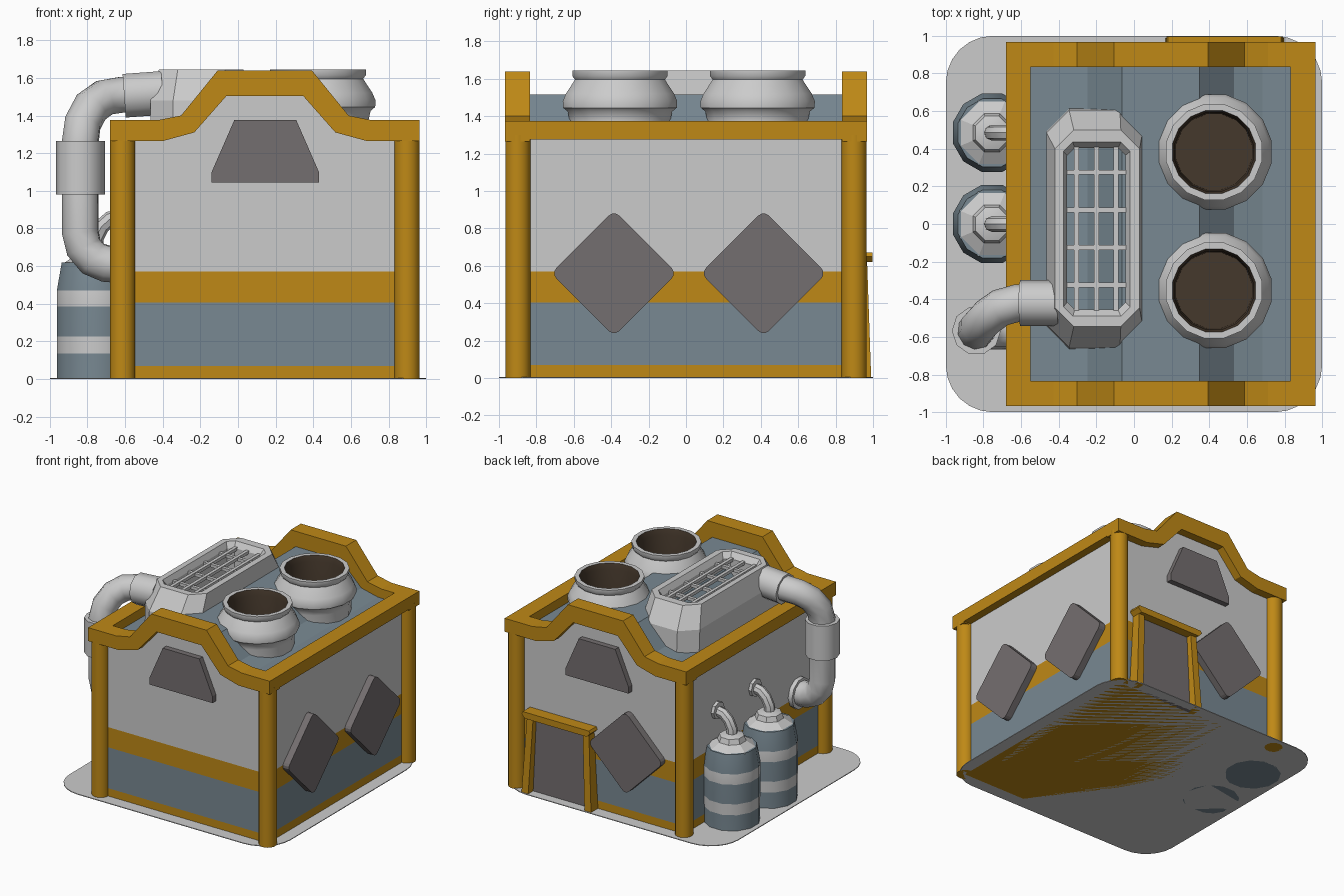
import bpy, bmesh
from math import sin, cos, pi, radians
from mathutils import Vector

if "Cube" in bpy.data.objects:
    bpy.data.objects.remove(bpy.data.objects["Cube"])


def mat(name, rgb):
    m = bpy.data.materials.new(name)
    m.diffuse_color = (*rgb, 1)
    m.use_nodes = True
    m.node_tree.nodes["Principled BSDF"].inputs["Base Color"].default_value = m.diffuse_color
    return m


GOLD = mat("gold", (0.52, 0.25, 0.008))
BLUE = mat("slate_blue", (0.19, 0.25, 0.29))
DARK = mat("dark_grey", (0.175, 0.158, 0.16))
SOOT = mat("soot_brown", (0.06, 0.04, 0.025))
GREY = mat("grey", (0.8, 0.8, 0.8))


def finish(name, bm, mats, smooth=None):
    bmesh.ops.recalc_face_normals(bm, faces=bm.faces)
    me = bpy.data.meshes.new(name)
    bm.to_mesh(me)
    bm.free()
    for m in mats:
        me.materials.append(m)
    ob = bpy.data.objects.new(name, me)
    bpy.context.collection.objects.link(ob)
    if smooth:
        select(ob)
        bpy.ops.object.shade_smooth_by_angle(angle=radians(smooth))
    return ob


def select(ob):
    bpy.ops.object.select_all(action='DESELECT')
    ob.select_set(True)
    bpy.context.view_layer.objects.active = ob


def loft(name, rings, mats, closed=False, idx=None, smooth=None):
    """Skin a list of equal rings; idx gives a material slot per band."""
    bm = bmesh.new()
    vs = [[bm.verts.new(p) for p in r] for r in rings]
    n, k = len(vs[0]), len(vs)
    for i in range(k if closed else k - 1):
        a, b = vs[i], vs[(i + 1) % k]
        for j in range(n):
            f = bm.faces.new((a[j], a[(j + 1) % n], b[(j + 1) % n], b[j]))
            f.material_index = idx[i] if idx else 0
    if not closed:
        bm.faces.new(vs[0]).material_index = idx[0] if idx else 0
        bm.faces.new(vs[-1]).material_index = idx[-1] if idx else 0
    return finish(name, bm, mats, smooth)


def prism(name, pts, axis, a, b, m, smooth=None):
    """Extrude a 2D outline along an axis from a to b."""
    place = {'x': lambda u, v, w: (w, u, v), 'y': lambda u, v, w: (u, w, v),
             'z': lambda u, v, w: (u, v, w)}[axis]
    return loft(name, [[place(u, v, w) for u, v in pts] for w in (a, b)], [m], smooth=smooth)


def box(name, x, y, z, m):
    return prism(name, [(x[0], y[0]), (x[1], y[0]), (x[1], y[1]), (x[0], y[1])], 'z', *z, m)


def circle(cx, cy, r, n):
    return [(cx + r * cos(2 * pi * (i + .5) / n), cy + r * sin(2 * pi * (i + .5) / n)) for i in range(n)]


def lathe(name, cx, cy, prof, n, mats, idx=None, smooth=40):
    rings = [[(x, y, z) for x, y in circle(cx, cy, r, n)] for r, z in prof]
    return loft(name, rings, mats, idx=idx, smooth=smooth)


def rounded(cx, cy, inner, r, seg, rot=0):
    """Rounded square: corner arcs of radius r around a square of half size inner."""
    pts = []
    for q, (sx, sy) in enumerate(((1, 1), (-1, 1), (-1, -1), (1, -1))):
        for i in range(seg + 1):
            t = pi / 2 * (q + i / seg)
            u, v = sx * inner + r * cos(t), sy * inner + r * sin(t)
            pts.append((cx + u * cos(rot) - v * sin(rot), cy + u * sin(rot) + v * cos(rot)))
    return pts


def pipe(name, pts, r, m=GREY, res=3):
    cu = bpy.data.curves.new(name, 'CURVE')
    cu.dimensions = '3D'
    cu.bevel_depth, cu.bevel_resolution, cu.use_fill_caps = r, res, True
    sp = cu.splines.new('POLY')
    sp.points.add(len(pts) - 1)
    for p, c in zip(sp.points, pts):
        p.co = (*c, 1)
    ob = bpy.data.objects.new(name, cu)
    bpy.context.collection.objects.link(ob)
    cu.materials.append(m)
    select(ob)
    bpy.ops.object.convert(target='MESH')
    bpy.ops.object.shade_smooth_by_angle(angle=radians(40))


X0, X1, Y, CX = -0.615, 0.90, 0.90, 0.1425

# Ground plate
prism("ground_plate", rounded(0, 0, 0.75, 0.25, 6), 'z', 0, 0.006, GREY)

# Wall bands
for name, z0, z1, m in (("skirting", 0.0, 0.07, GOLD), ("lower_wall", 0.07, 0.405, BLUE),
                        ("middle_band", 0.405, 0.57, GOLD)):
    box(name, (X0, X1), (-Y, Y), (z0, z1), m)


def mirror_profile(half):
    return [(CX - d, z) for d, z in half] + [(CX + d, z) for d, z in reversed(half)]


# Upper wall with arched roof; upward faces are blue
roof_line = mirror_profile([(0.7575, 1.30), (0.54, 1.30), (0.39, 1.335), (0.205, 1.515)])
body = prism("upper_wall_and_roof", [(X0, 0.57)] + roof_line + [(X1, 0.57)], 'y', -Y, Y, GREY)
body.data.materials.append(BLUE)
for p in body.data.polygons:
    if p.normal.z > 0.3:
        p.material_index = 1

# Roof fans, sunk through the roof
for i, fy in enumerate((-0.353, 0.383)):
    cut = prism("fan_cutter", circle(0.425, fy, 0.235, 16), 'z', 1.1, 1.9, SOOT)
    cut.hide_render = True
    mod = body.modifiers.new("hole", 'BOOLEAN')
    mod.object, mod.solver = cut, 'EXACT'
    select(body)
    bpy.ops.object.modifier_apply(modifier=mod.name)
    bpy.data.objects.remove(cut)
    prof = [(0.27, 1.16), (0.275, 1.38), (0.285, 1.425), (0.31, 1.445), (0.312, 1.48), (0.295, 1.52),
            (0.245, 1.595), (0.26, 1.615), (0.26, 1.645), (0.225, 1.645), (0.212, 1.60), (0.205, 1.18)]
    lathe(f"roof_fan_{i}", 0.425, fy, prof, 16, [GREY, SOOT], idx=[0] * 9 + [1, 1])

# Gold parapet: arched gables and straight side rails
upper = mirror_profile([(0.8225, 1.375), (0.57, 1.375), (0.445, 1.40), (0.25, 1.64)])
lower = mirror_profile([(0.8225, 1.265), (0.54, 1.265), (0.375, 1.31), (0.203, 1.505)])
for s, n in ((-1, "front"), (1, "back")):
    prism(f"{n}_gable_trim", upper + lower[::-1], 'y', s * 0.835, s * 0.968, GOLD)
for n, a, b in (("left", -0.68, -0.55), ("right", 0.833, 0.965)):
    box(f"{n}_rail", (a, b), (-0.835, 0.835), (1.275, 1.375), GOLD)

# Corner posts
for x in (-0.613, 0.899):
    for y in (-0.899, 0.899):
        prism("corner_post", circle(x, y, 0.068, 16), 'z', 0, 1.30, GOLD, smooth=40)

# Dark panels: trapezoid windows and diamond plates
window = [(-0.14, 1.045), (0.43, 1.045), (0.43, 1.10), (0.31, 1.375), (-0.02, 1.375), (-0.14, 1.10)]
for s in (-1, 1):
    prism("gable_window", window, 'y', s * 0.89, s * 0.945, DARK)
for y in (-0.385, 0.415):
    prism("side_diamond", rounded(y, 0.56, 0.198, 0.04, 3, pi / 4), 'x', 0.89, 0.955, DARK)
prism("back_diamond", rounded(-0.12, 0.555, 0.198, 0.04, 3, pi / 4), 'y', 0.89, 0.955, DARK)

# Back door with splayed jambs and a lintel
DX = 0.482
prism("door", [(DX - 0.27, 0), (DX + 0.27, 0), (DX + 0.24, 0.63), (DX - 0.24, 0.63)], 'y', 0.89, 0.925, DARK)
for s in (-1, 1):
    def jamb(y, s=s):
        return [(DX + s * 0.315, y, 0), (DX + s * 0.255, y, 0), (DX + s * 0.225, y, 0.63), (DX + s * 0.28, y, 0.63)]
    front = [(x, 0.99 if z == 0 else 0.968, z) for x, _, z in jamb(0)]
    loft("door_jamb", [jamb(0.89), front], [GOLD])
prism("door_lintel", [(DX - 0.28, 0.62), (DX + 0.28, 0.62), (DX + 0.31, 0.65), (DX + 0.30, 0.672),
                      (DX - 0.30, 0.672), (DX - 0.31, 0.65)], 'y', 0.89, 0.997, GOLD)


# Roof vent housing with a grille
def octagon(x0, x1, y0, y1, c, z):
    return [(x0 + c, y0, z), (x1 - c, y0, z), (x1, y0 + c, z), (x1, y1 - c, z),
            (x1 - c, y1, z), (x0 + c, y1, z), (x0, y1 - c, z), (x0, y0 + c, z)]


loft("vent_housing", [octagon(-0.465, 0.045, -0.665, 0.615, 0.12, 1.28),
                      octagon(-0.465, 0.045, -0.655, 0.605, 0.12, 1.48),
                      octagon(-0.42, 0.03, -0.545, 0.50, 0.10, 1.645),
                      octagon(-0.375, -0.02, -0.49, 0.435, 0.05, 1.645),
                      octagon(-0.355, -0.045, -0.455, 0.405, 0.04, 1.60),
                      octagon(-0.355, -0.045, -0.455, 0.405, 0.04, 1.28)], [GREY], closed=True)
for x in (-0.305, -0.20, -0.095):
    box("grille_bar_long", (x - 0.013, x + 0.013), (-0.46, 0.41), (1.585, 1.61), GREY)
for y in (-0.325, -0.125, 0.075, 0.275):
    box("grille_bar_cross", (-0.36, -0.04), (y - 0.013, y + 0.013), (1.58, 1.605), GREY)

# Duct from the vent down to the left wall
PX, PY = -0.838, -0.567
pipe("duct", [(-0.45, -0.42, 1.51), (-0.62, -0.42, 1.51), (-0.71, -0.445, 1.495), (-0.78, -0.495, 1.445),
              (-0.825, -0.545, 1.36), (PX, PY, 1.26), (PX, PY, 0.78), (-0.82, PY, 0.70),
              (-0.77, PY, 0.64), (-0.70, PY, 0.612), (-0.60, PY, 0.605)], 0.10)
pipe("duct_collar_top", [(-0.605, -0.42, 1.505), (-0.40, -0.42, 1.52)], 0.122)
pipe("duct_collar_side", [(PX, PY, 0.98), (PX, PY, 1.265)], 0.13)
pipe("duct_wall_flange", [(-0.65, PY, 0.605), (-0.60, PY, 0.605)], 0.125)

# Striped gas tanks with small bent pipes
for i, ty in enumerate((0.0, 0.485)):
    tx = -0.755
    prof = [(0.213, 0), (0.213, 0.135), (0.215, 0.225), (0.215, 0.385), (0.215, 0.47), (0.188, 0.62)]
    lathe(f"tank_{i}", tx, ty, prof, 12, [BLUE, GREY], idx=[0, 1, 0, 1, 0])
    lathe(f"tank_cap_{i}", tx, ty, [(0.187, 0.615), (0.11, 0.66), (0.095, 0.70), (0.05, 0.715)], 8, [GREY], smooth=20)
    pipe(f"tank_pipe_{i}", [(tx, ty, 0.70), (tx, ty, 0.75), (-0.725, ty, 0.81), (-0.68, ty, 0.85),
                            (-0.60, ty, 0.865)], 0.042, res=2)
    pipe(f"tank_flange_{i}", [(-0.64, ty, 0.865), (-0.60, ty, 0.865)], 0.07, res=2)
